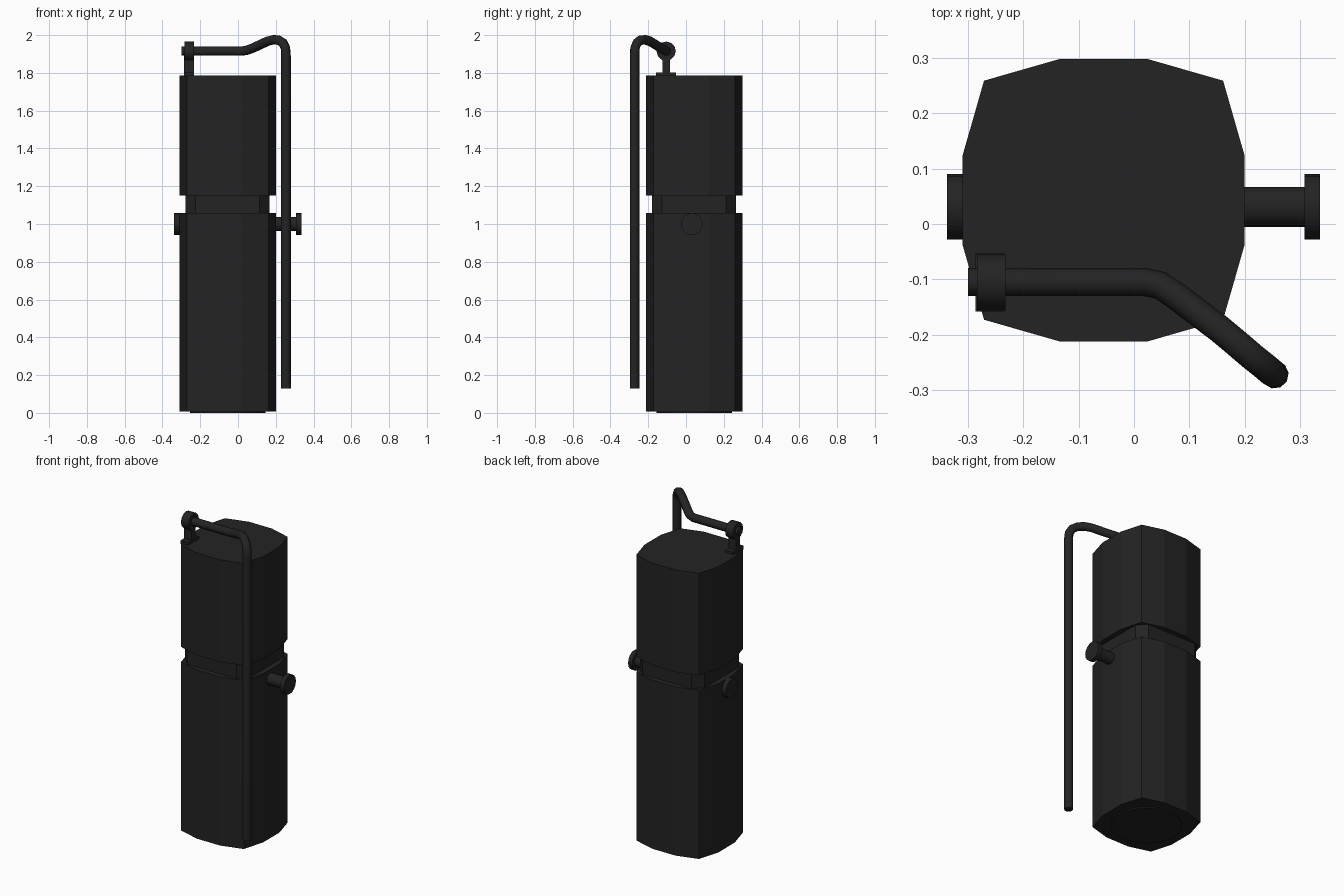
import bpy, math
from mathutils import Vector

cube = bpy.data.objects.get("Cube")
if cube:
    bpy.data.objects.remove(cube)

black = bpy.data.materials.new("matte black")
black.use_nodes = True
colour = (0.0168, 0.0168, 0.0168, 1)
black.diffuse_color = colour
bsdf = black.node_tree.nodes["Principled BSDF"]
bsdf.inputs["Base Color"].default_value = colour
bsdf.inputs["Roughness"].default_value = 0.8

CX, CY = -0.055, 0.043   # body axis
AXLE_Y, AXLE_Z = 0.031, 1.0


def prism(name, quarter, z0, z1):
    """Extrude an outline made by turning one quarter of it four times."""
    ring = []
    for turn in range(4):
        for x, y in quarter:
            for _ in range(turn):
                x, y = -y, x
            ring.append((CX + x, CY + y))
    n = len(ring)
    verts = [(x, y, z) for z in (z0, z1) for x, y in ring]
    faces = [tuple(reversed(range(n))), tuple(range(n, 2 * n))]
    faces += [(i, (i + 1) % n, n + (i + 1) % n, n + i) for i in range(n)]
    mesh = bpy.data.meshes.new(name)
    mesh.from_pydata(verts, [], faces)
    mesh.materials.append(black)
    obj = bpy.data.objects.new(name, mesh)
    bpy.context.collection.objects.link(obj)
    return obj


def rod(name, start, end, radius, sides):
    """Cylinder between two points."""
    a, b = Vector(start), Vector(end)
    bpy.ops.mesh.primitive_cylinder_add(vertices=sides, radius=radius,
                                        depth=(b - a).length, location=(a + b) / 2)
    obj = bpy.context.object
    obj.name = name
    obj.rotation_euler = (b - a).to_track_quat('Z', 'Y').to_euler()
    obj.data.materials.append(black)
    bpy.ops.object.shade_smooth_by_angle(angle=math.radians(35))
    return obj


def box(name, lo, hi):
    lo, hi = Vector(lo), Vector(hi)
    bpy.ops.mesh.primitive_cube_add(size=1, location=(lo + hi) / 2)
    obj = bpy.context.object
    obj.name = name
    obj.scale = hi - lo
    obj.data.materials.append(black)
    return obj


# Body: bowed square sections with a chamfered waist between them
bowed = [(0.255, -0.08), (0.255, 0.08), (0.216, 0.216)]
chamfered = [(0.222, -0.17), (0.222, 0.17)]
prism("lower_body", bowed, 0.007, 1.057)
prism("waist", chamfered, 1.05, 1.157)
prism("upper_body", bowed, 1.15, 1.786)
rod("base_disc", (CX, CY, 0), (CX, CY, 0.02), 0.2, 32)

# Side knob and the flange opposite it
rod("knob_shaft", (0.15, AXLE_Y, AXLE_Z), (0.315, AXLE_Y, AXLE_Z), 0.036, 20)
rod("knob_head", (0.308, AXLE_Y, AXLE_Z), (0.336, AXLE_Y, AXLE_Z), 0.059, 16)
rod("side_flange", (-0.338, AXLE_Y, AXLE_Z), (-0.28, AXLE_Y, AXLE_Z), 0.059, 16)

# Hinge bracket on the top
PY, PZ = -0.105, 1.915
box("hinge_foot", (-0.286, PY - 0.053, 1.78), (-0.234, PY + 0.053, 1.803))
box("hinge_post", (-0.286, PY - 0.02, 1.79), (-0.234, PY + 0.02, 1.9))
rod("hinge_hub", (-0.284, PY, PZ), (-0.232, PY, PZ), 0.051, 12)

# Bent handle tube that hangs beside the front corner
HX, HY = 0.254, -0.272
path = [(-0.3, PY, PZ), (0.02, PY, PZ), (0.048, PY - 0.006, PZ + 0.005),
        (0.08, -0.133, 1.932), (0.155, -0.19, 1.967), (0.185, -0.215, 1.975),
        (0.213, -0.239, 1.974), (0.238, -0.259, 1.959), (0.251, -0.27, 1.932),
        (HX, HY, 1.89), (HX, HY, 0.13)]
curve = bpy.data.curves.new("handle_tube", 'CURVE')
curve.dimensions = '3D'
curve.bevel_depth = 0.0255
curve.bevel_resolution = 3
curve.use_fill_caps = True
spline = curve.splines.new('POLY')
spline.points.add(len(path) - 1)
for point, co in zip(spline.points, path):
    point.co = (*co, 1)
curve.materials.append(black)
handle = bpy.data.objects.new("handle_tube", curve)
bpy.context.collection.objects.link(handle)
bpy.ops.object.select_all(action='DESELECT')
handle.select_set(True)
bpy.context.view_layer.objects.active = handle
bpy.ops.object.convert(target='MESH')
bpy.ops.object.shade_smooth_by_angle(angle=math.radians(50))
